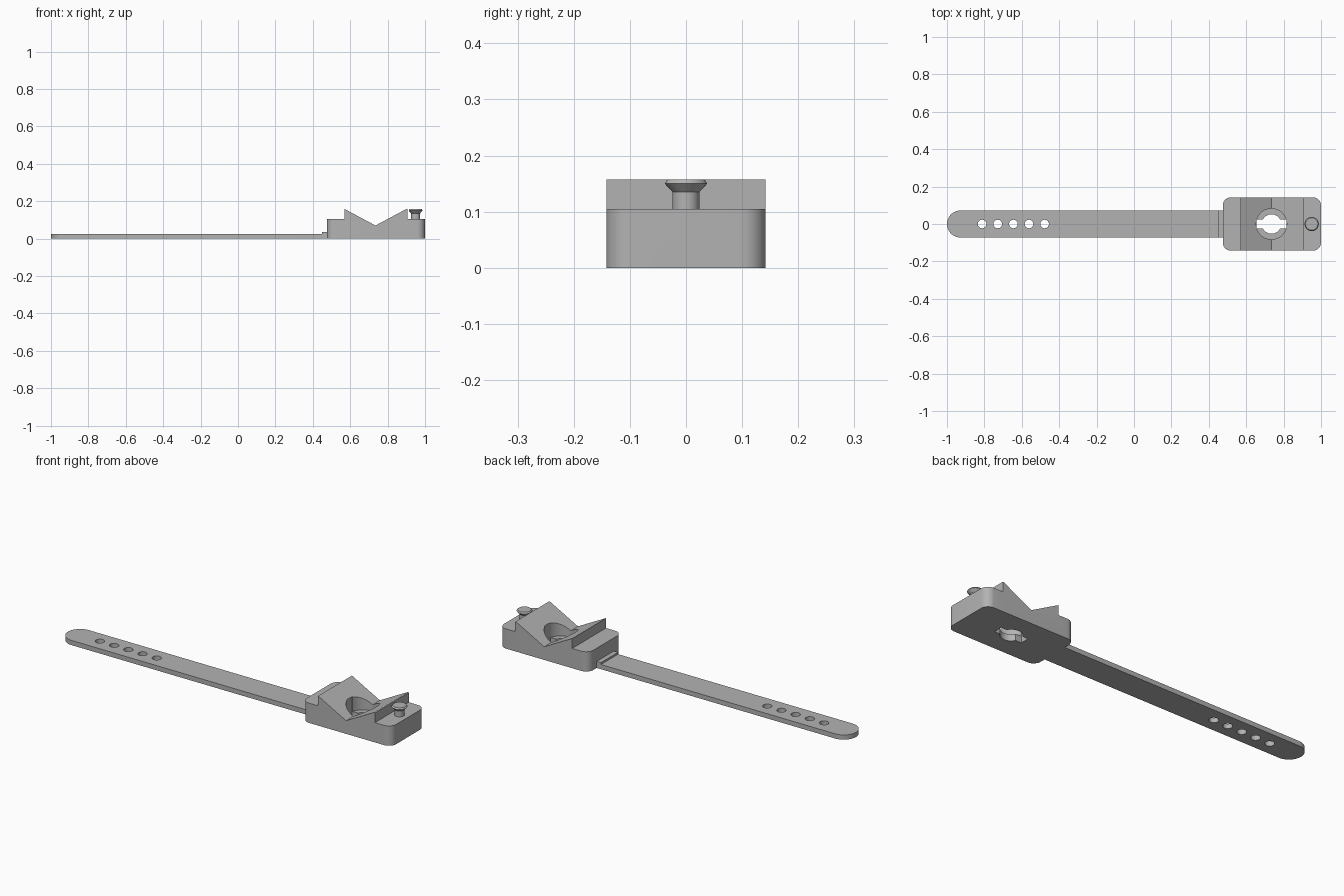
import bpy, bmesh, math
from mathutils import Vector

if "Cube" in bpy.data.objects:
    bpy.data.objects.remove(bpy.data.objects["Cube"])

grey = bpy.data.materials.new("plain grey")
grey.diffuse_color = (0.45, 0.45, 0.45, 1)
grey.use_nodes = True
grey.node_tree.nodes["Principled BSDF"].inputs["Base Color"].default_value = grey.diffuse_color


def prism(name, pts, direction):
    """Extrude a closed outline of 3D points along a direction."""
    bm = bmesh.new()
    face = bm.faces.new([bm.verts.new(p) for p in pts])
    ext = bmesh.ops.extrude_face_region(bm, geom=[face])["geom"]
    bmesh.ops.translate(bm, vec=Vector(direction),
                        verts=[g for g in ext if isinstance(g, bmesh.types.BMVert)])
    bmesh.ops.recalc_face_normals(bm, faces=bm.faces[:])
    me = bpy.data.meshes.new(name)
    bm.to_mesh(me)
    bm.free()
    me.materials.append(grey)
    ob = bpy.data.objects.new(name, me)
    bpy.context.collection.objects.link(ob)
    return ob


def arc(cx, cy, r, a0, a1, n, z=0.0):
    return [(cx + r * math.cos(math.radians(a0 + (a1 - a0) * i / n)),
             cy + r * math.sin(math.radians(a0 + (a1 - a0) * i / n)), z)
            for i in range(n + 1)]


def disc(name, x, r, z0, z1, n=40):
    return prism(name, arc(x, 0, r, 0, 360, n, z0)[:-1], (0, 0, z1 - z0))


def box(name, x0, x1, hw, z0, z1):
    return prism(name, [(x0, -hw, z0), (x1, -hw, z0), (x1, hw, z0), (x0, hw, z0)],
                 (0, 0, z1 - z0))


def cut(ob, tools, op="DIFFERENCE"):
    """Apply booleans and remove the cutters."""
    bpy.context.view_layer.objects.active = ob
    for t in tools:
        m = ob.modifiers.new("cut", "BOOLEAN")
        m.operation, m.object, m.solver = op, t, "EXACT"
        bpy.ops.object.modifier_apply(modifier=m.name)
        bpy.data.objects.remove(t)


def smooth(ob):
    bpy.ops.object.select_all(action="DESELECT")
    ob.select_set(True)
    bpy.context.view_layer.objects.active = ob
    bpy.ops.object.shade_smooth_by_angle(angle=math.radians(25))


# Block with V cradle: side profile trimmed to rounded corners
profile = [(0.475, 0), (1, 0), (1, 0.105), (0.905, 0.105), (0.905, 0.157), (0.898, 0.157),
           (0.735, 0.07), (0.572, 0.157), (0.57, 0.157), (0.57, 0.105), (0.475, 0.105)]
HW, R = 0.142, 0.042
block = prism("cradle_block", [(x, -HW, z) for x, z in profile], (0, 2 * HW, 0))
outline = []
for cx, cy, a in ((1 - R, HW - R, 0), (0.475 + R, HW - R, 90),
                  (0.475 + R, R - HW, 180), (1 - R, R - HW, 270)):
    outline += arc(cx, cy, R, a, a + 90, 10, -0.1)
cut(block, [prism("corner_trim", outline, (0, 0, 0.5))], "INTERSECT")

# Keyed through hole with a wider round pocket above
CX = 0.735
cut(block, [disc("pocket_cutter", CX, 0.082, 0.035, 0.3),
            disc("hole_cutter", CX, 0.052, -0.1, 0.3),
            box("slot_cutter", CX - 0.08, CX + 0.08, 0.024, -0.1, 0.2)])
smooth(block)

# Strap with rounded end and a row of holes
W = 0.072
strap = prism("strap", arc(W - 1, 0, W, 90, 270, 28) + [(0.48, -W, 0), (0.48, W, 0)],
              (0, 0, 0.025))
cut(strap, [disc("strap_hole_cutter", -0.812 + 0.0835 * i, 0.023, -0.1, 0.1, 28)
            for i in range(5)])
smooth(strap)

# Raised step where the strap meets the block
box("strap_step", 0.45, 0.48, W, 0, 0.035)

# Flared peg that catches the strap holes: lathed profile
bm = bmesh.new()
line = [(0, 0.1), (0.024, 0.1), (0.024, 0.135), (0.038, 0.15), (0.033, 0.157), (0, 0.157)]
vs = [bm.verts.new((r, 0, z)) for r, z in line]
es = [bm.edges.new(p) for p in zip(vs, vs[1:])]
bmesh.ops.spin(bm, geom=vs + es, cent=(0, 0, 0), axis=(0, 0, 1),
               angle=2 * math.pi, steps=36)
bmesh.ops.remove_doubles(bm, verts=bm.verts[:], dist=1e-5)
bmesh.ops.recalc_face_normals(bm, faces=bm.faces[:])
me = bpy.data.meshes.new("peg")
bm.to_mesh(me)
bm.free()
me.materials.append(grey)
peg = bpy.data.objects.new("peg", me)
peg.location = (0.95, 0, 0)
bpy.context.collection.objects.link(peg)
smooth(peg)
